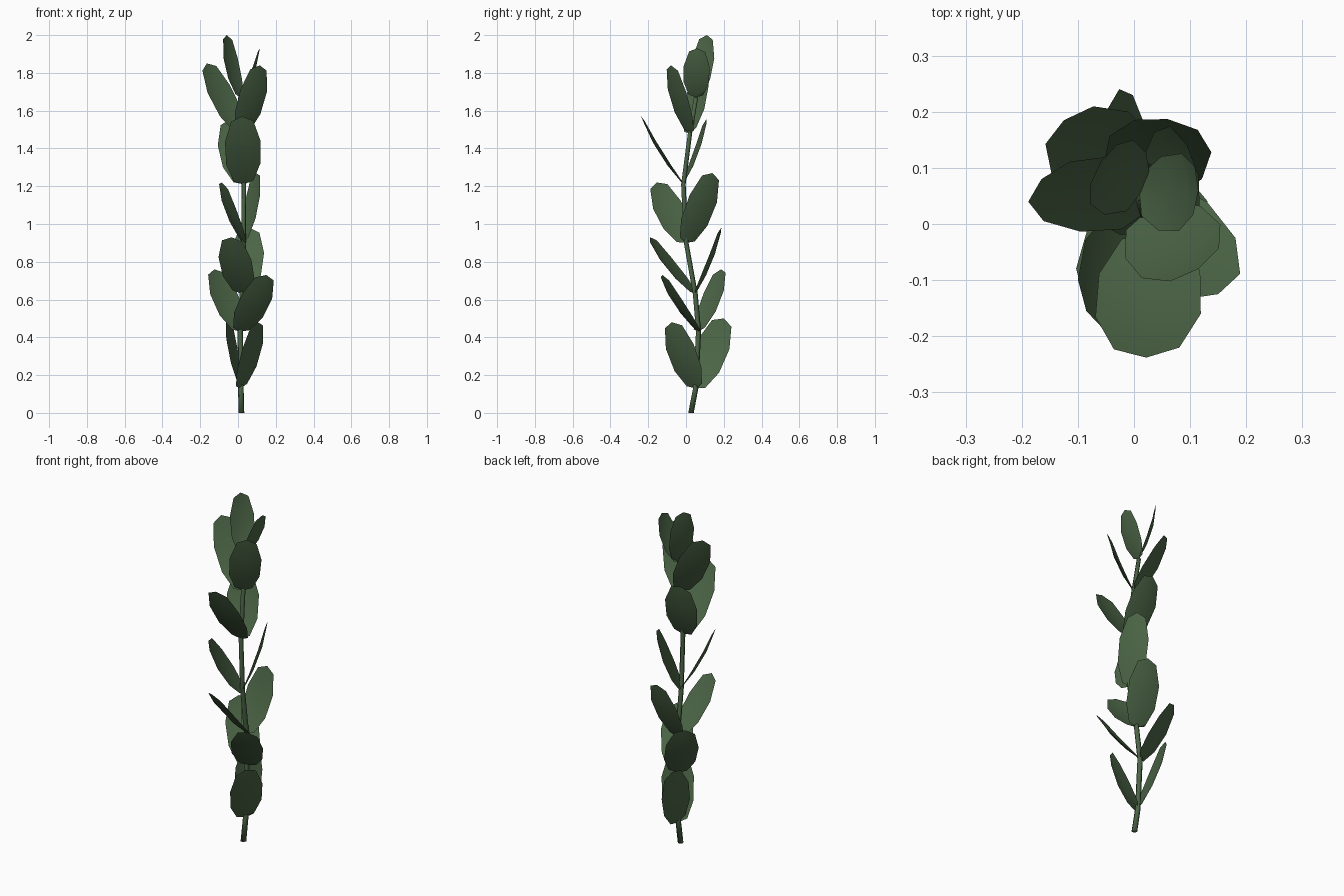
import bpy, bmesh, math
from mathutils import Vector

if "Cube" in bpy.data.objects:
    bpy.data.objects.remove(bpy.data.objects["Cube"])

green = bpy.data.materials.new("leaf green")
green.diffuse_color = (0.072, 0.132, 0.062, 1)
green.use_nodes = True
green.node_tree.nodes["Principled BSDF"].inputs["Base Color"].default_value = green.diffuse_color


def finish(name, bm, smooth):
    mesh = bpy.data.meshes.new(name)
    for f in bm.faces:
        f.smooth = smooth
    bm.to_mesh(mesh)
    bm.free()
    mesh.materials.append(green)
    obj = bpy.data.objects.new(name, mesh)
    bpy.context.collection.objects.link(obj)


# Stem: gently curved path through the leaf nodes
nodes = [Vector(p) for p in [
    (0.015, 0.05, 0.13), (0.012, 0.065, 0.43), (0.022, 0.048, 0.63),
    (0.03, 0.0, 0.90), (0.03, -0.015, 1.21), (0.02, 0.02, 1.48), (0.01, 0.052, 1.67)]]
path = [Vector((0.018, 0.025, 0))] + nodes
bm = bmesh.new()
rings = []
SIDES = 5
for i, p in enumerate(path):
    r = 0.016 - 0.004 * i / (len(path) - 1)
    rings.append([bm.verts.new(p + Vector((r * math.cos(a), r * math.sin(a), 0)))
                  for a in (math.tau * k / SIDES + 0.3 for k in range(SIDES))])
for lo, hi in zip(rings, rings[1:]):
    for k in range(SIDES):
        n = (k + 1) % SIDES
        bm.faces.new((lo[k], lo[n], hi[n], hi[k]))
bm.faces.new(rings[0][::-1])
bm.faces.new(rings[-1])
finish("stem", bm, True)

# Leaf outline: position along the leaf, relative half width
OUTLINE = [(0.05, 0.55), (0.30, 0.96), (0.64, 1.0), (0.93, 0.62)]


def leaf(name, base, tip, azimuth, half_width):
    axis = tip - base
    d = axis.normalized()
    a = math.radians(azimuth)
    s = Vector((math.cos(a), math.sin(a), 0))
    s = (s - d * s.dot(d)).normalized()
    up = s.cross(d)
    if up.z < 0:
        up, s = -up, -s
    bm = bmesh.new()

    def point(t, w):
        # the blade sags in the middle and its edges curl up a little
        sag = -0.022 * math.sin(math.pi * t) + 0.014 * w * w
        return bm.verts.new(base + axis * t + s * (w * half_width) + up * sag)

    first, last = point(0, 0), point(1, 0)
    rows = [[point(t, -w), point(t, 0), point(t, w)] for t, w in OUTLINE]
    for lo, hi in zip(rows, rows[1:]):
        for k in (0, 1):
            bm.faces.new((lo[k], lo[k + 1], hi[k + 1], hi[k]))
    for k in (0, 1):
        bm.faces.new((first, rows[0][k + 1], rows[0][k]))
        bm.faces.new((last, rows[-1][k], rows[-1][k + 1]))
    finish(name, bm, True)


# Opposite leaf pairs: half width, then (tip x, y, z, blade azimuth) for each leaf
pairs = [
    (0.092, (0.105, -0.075, 0.48, 57), (-0.05, 0.20, 0.50, 75)),
    (0.088, (0.15, -0.125, 0.73, 18), (-0.125, 0.185, 0.76, 35)),
    (0.092, (-0.035, -0.19, 0.93, -22), (0.06, 0.187, 0.98, -8)),
    (0.085, (-0.085, -0.155, 1.22, 110), (0.095, 0.14, 1.27, 115)),
    (0.094, (0.022, -0.238, 1.57, 3), (-0.04, 0.108, 1.555, 8)),
    (0.085, (0.115, -0.08, 1.84, 33), (-0.165, 0.08, 1.85, 38)),
    (0.069, (-0.06, 0.11, 2.0, 57), (0.115, 0.06, 1.93, 87)),
]
for i, (hw, *leaves) in enumerate(pairs):
    for side, (x, y, z, az) in zip("ab", leaves):
        leaf(f"leaf_{i + 1}{side}", nodes[i], Vector((x, y, z)), az, hw)
